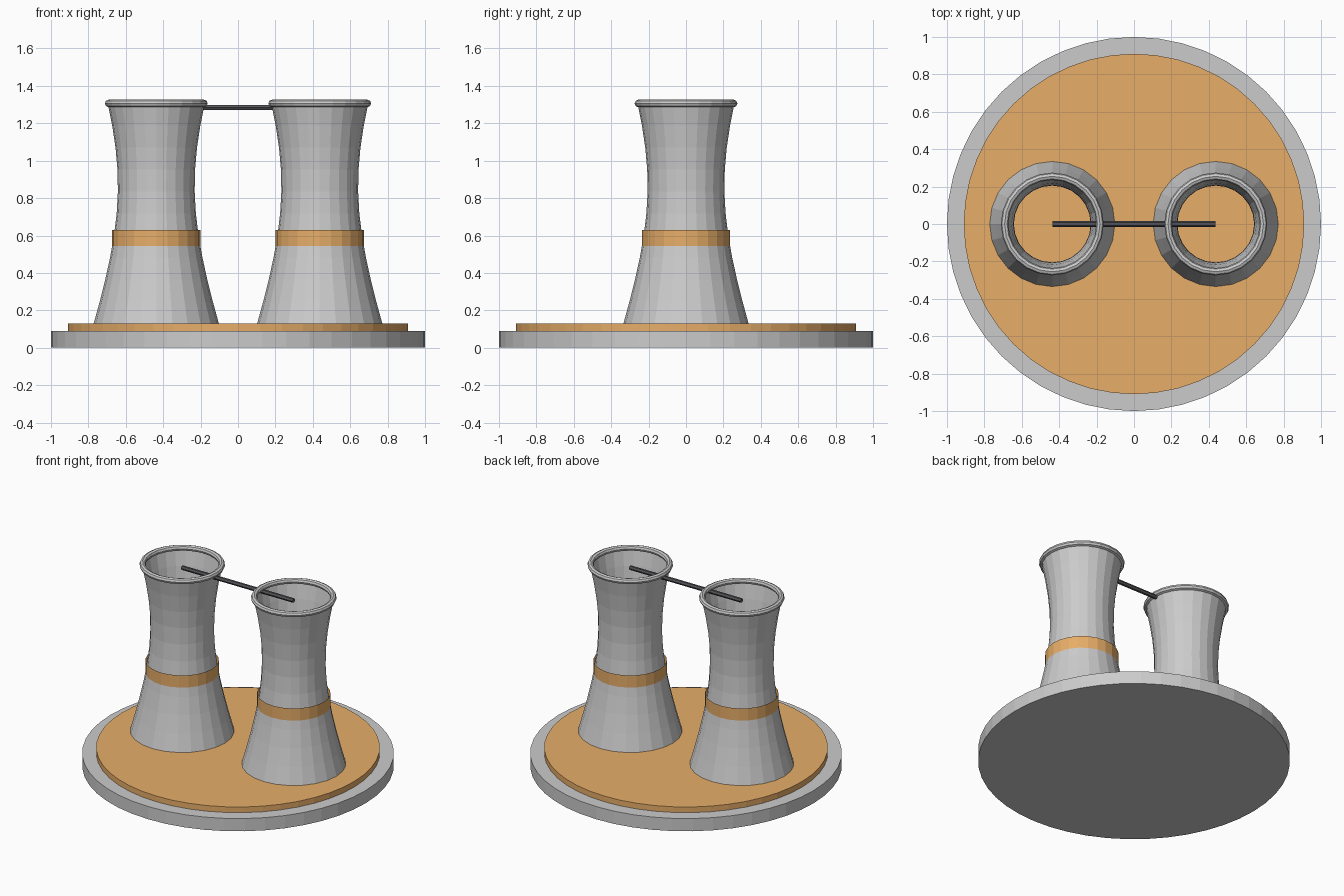
import bpy, math

if "Cube" in bpy.data.objects:
    bpy.data.objects.remove(bpy.data.objects["Cube"])

SIDES = 24
THROAT_R, THROAT_Z, CURVE = 0.205, 0.865, 0.57


def material(name, color):
    m = bpy.data.materials.new(name)
    m.diffuse_color = color
    m.use_nodes = True
    m.node_tree.nodes["Principled BSDF"].inputs["Base Color"].default_value = m.diffuse_color
    return m


orange = material("orange_paint", (0.8, 0.42, 0.14, 1))
dark = material("dark_metal", (0.09, 0.09, 0.1, 1))


def finish(name, mat=None):
    ob = bpy.context.object
    ob.name = name
    if mat:
        ob.data.materials.append(mat)
    return ob


def disc(name, radius, z0, z1, mat=None):
    bpy.ops.mesh.primitive_cylinder_add(vertices=48, radius=radius, depth=z1 - z0,
                                        location=(0, 0, (z0 + z1) / 2))
    return finish(name, mat)


def lathe(name, profile, x, mat=None):
    """Open surface of revolution from (radius, z) pairs."""
    verts, faces = [], []
    for r, z in profile:
        for i in range(SIDES):
            a = 2 * math.pi * i / SIDES
            verts.append((r * math.cos(a), r * math.sin(a), z))
    for k in range(len(profile) - 1):
        for i in range(SIDES):
            j = (i + 1) % SIDES
            a, b = k * SIDES, (k + 1) * SIDES
            faces.append((a + i, a + j, b + j, b + i))
    me = bpy.data.meshes.new(name)
    me.from_pydata(verts, [], faces)
    ob = bpy.data.objects.new(name, me)
    ob.location.x = x
    bpy.context.collection.objects.link(ob)
    if mat:
        me.materials.append(mat)
    return ob


# Round base and painted pad
disc("base", 1.0, 0.0, 0.09)
disc("pad", 0.91, 0.09, 0.13, orange)

# Hyperbolic shell profile, open at top and bottom
heights = [0.13 + 1.175 * k / 10 for k in range(11)]
shell = [(THROAT_R * math.sqrt(1 + ((z - THROAT_Z) / CURVE) ** 2), z) for z in heights]

for side, x in (("left", -0.437), ("right", 0.437)):
    lathe(side + "_tower", shell, x)
    # Painted band around the waist
    lathe(side + "_band", [(0.236, 0.52), (0.236, 0.63)], x, orange)
    # Rolled rim
    bpy.ops.mesh.primitive_torus_add(major_radius=0.255, minor_radius=0.02,
                                     major_segments=SIDES, minor_segments=8,
                                     location=(x, 0, 1.306))
    finish(side + "_rim")

# Pipe joining the two tower tops
bpy.ops.mesh.primitive_cylinder_add(vertices=6, radius=0.015, depth=0.874,
                                    location=(0, 0, 1.284), rotation=(0, math.pi / 2, 0))
finish("connecting_pipe", dark)
